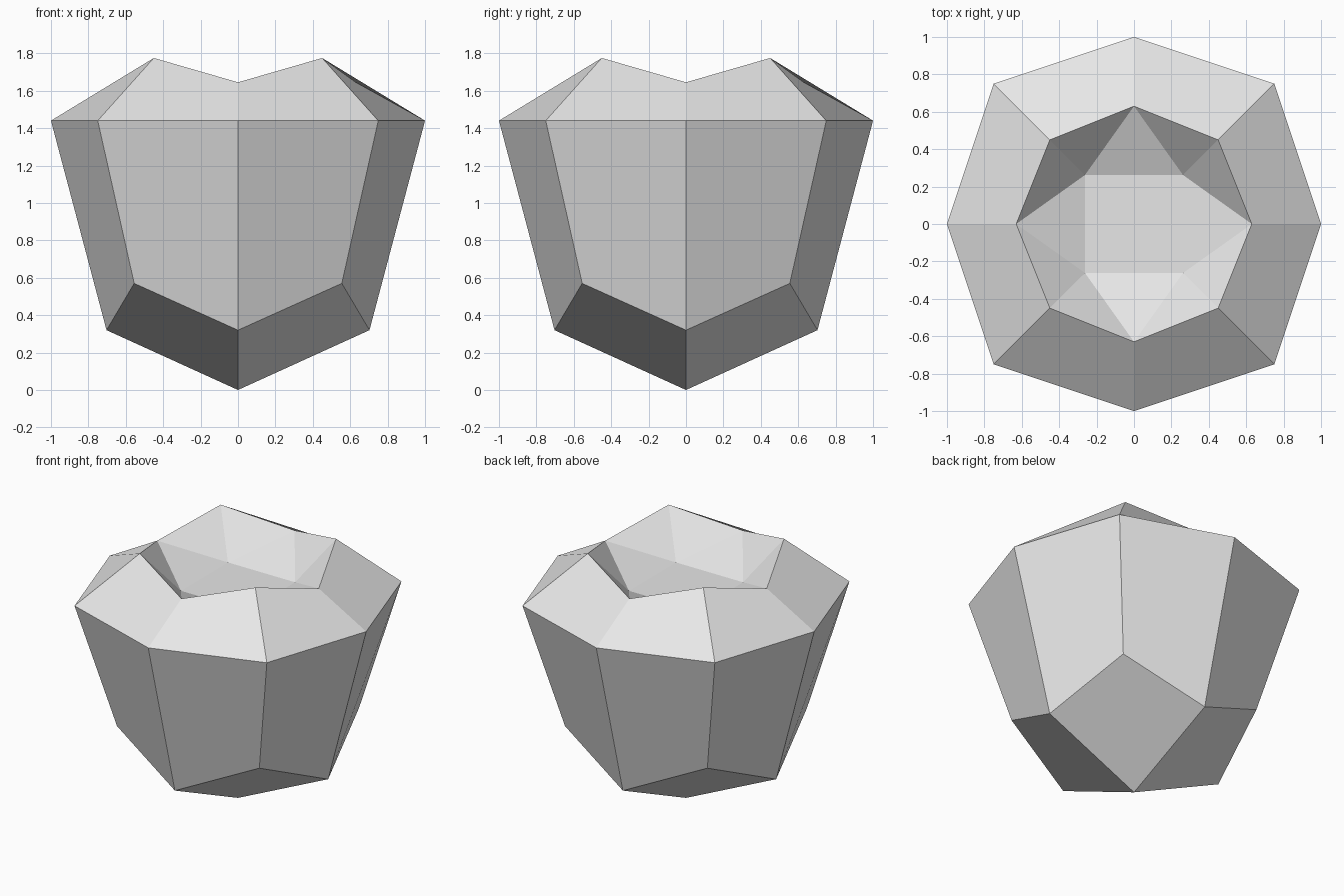
import bpy, bmesh
from math import cos, sin, pi, sqrt

cube = bpy.data.objects.get("Cube")
if cube:
    bpy.data.objects.remove(cube, do_unlink=True)

grey = bpy.data.materials.new("light grey")
grey.use_nodes = True
grey.diffuse_color = (0.8, 0.8, 0.8, 1)
grey.node_tree.nodes["Principled BSDF"].inputs["Base Color"].default_value = (0.8, 0.8, 0.8, 1)

bm = bmesh.new()


def ring(side, side_z, corner, corner_z):
    """Eight vertices: even ones on the axes, odd ones on the diagonals."""
    verts = []
    for i in range(8):
        r, z = (corner * sqrt(2), corner_z) if i % 2 else (side, side_z)
        a = i * pi / 4
        verts.append(bm.verts.new((r * cos(a), r * sin(a), z)))
    return verts


# Rings from the pointed base up to the wavy rim
base = bm.verts.new((0, 0, 0))
lower = ring(0.703, 0.32, 0.555, 0.57)
shoulder = ring(1.0, 1.44, 0.75, 1.44)
rim = ring(0.63, 1.645, 0.45, 1.775)

# Square floor of the hollow
floor = [bm.verts.new((0.262 * x, 0.262 * y, 1.49))
         for x, y in ((1, 1), (-1, 1), (-1, -1), (1, -1))]
bm.faces.new(floor)

# Walls and sloping top
for low, high in ((lower, shoulder), (shoulder, rim)):
    for i in range(8):
        j = (i + 1) % 8
        bm.faces.new((low[i], low[j], high[j], high[i]))

# Base facets and inside of the hollow
for k in range(4):
    a, b, c = 2 * k, 2 * k + 1, (2 * k + 2) % 8
    bm.faces.new((base, lower[c], lower[b], lower[a]))
    bm.faces.new((rim[a], rim[b], floor[k]))
    bm.faces.new((rim[b], rim[c], floor[k]))
    bm.faces.new((rim[c], floor[(k + 1) % 4], floor[k]))

bmesh.ops.recalc_face_normals(bm, faces=bm.faces)
mesh = bpy.data.meshes.new("faceted_bowl")
bm.to_mesh(mesh)
bm.free()
mesh.materials.append(grey)
bowl = bpy.data.objects.new("faceted_bowl", mesh)
bpy.context.collection.objects.link(bowl)
